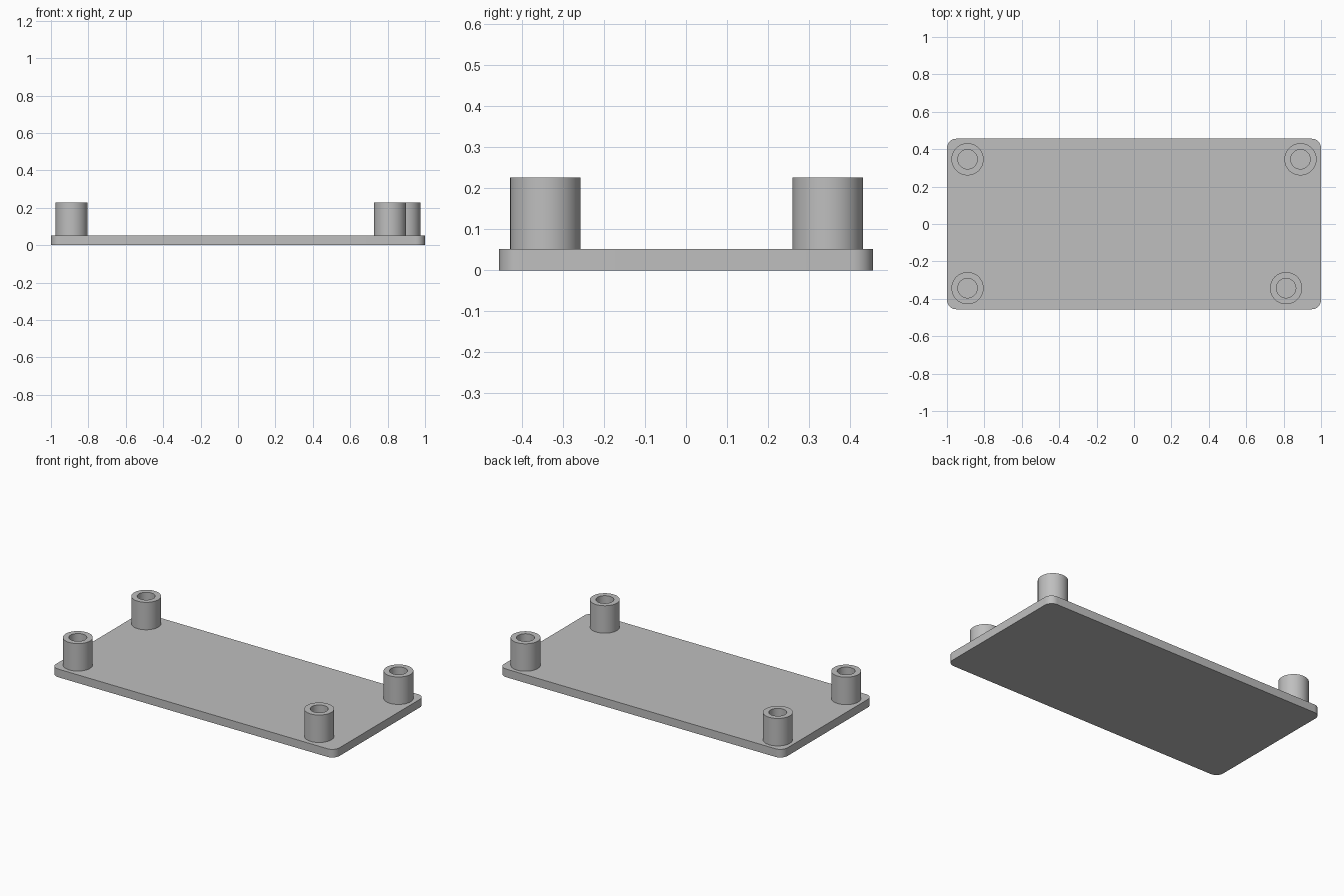
import bpy, bmesh, math
from mathutils import Vector

cube = bpy.data.objects.get("Cube")
if cube:
    bpy.data.objects.remove(cube, do_unlink=True)

PLATE_TOP, POST_TOP = 0.052, 0.227
OUTER_R, HOLE_R = 0.086, 0.052

grey = bpy.data.materials.new("plain grey")
grey.use_nodes = True
colour = (0.52, 0.52, 0.52, 1)
grey.diffuse_color = colour
grey.node_tree.nodes["Principled BSDF"].inputs["Base Color"].default_value = colour


def finish(bm, name, location=(0, 0, 0)):
    bmesh.ops.recalc_face_normals(bm, faces=bm.faces)
    mesh = bpy.data.meshes.new(name)
    bm.to_mesh(mesh)
    bm.free()
    mesh.materials.append(grey)
    obj = bpy.data.objects.new(name, mesh)
    obj.location = location
    bpy.context.collection.objects.link(obj)
    bpy.ops.object.select_all(action='DESELECT')
    obj.select_set(True)
    bpy.context.view_layer.objects.active = obj
    bpy.ops.object.shade_smooth_by_angle(angle=math.radians(30))
    return obj


# Base plate with rounded vertical corners
bm = bmesh.new()
bmesh.ops.create_cube(bm, size=1)
bmesh.ops.scale(bm, vec=(2, 0.912, PLATE_TOP), verts=bm.verts)
bmesh.ops.translate(bm, vec=(0, 0, PLATE_TOP / 2), verts=bm.verts)
uprights = [e for e in bm.edges
            if abs(e.verts[0].co.z - e.verts[1].co.z) > PLATE_TOP / 2]
bmesh.ops.bevel(bm, geom=uprights, offset=0.05, segments=10,
                profile=0.5, affect='EDGES')
finish(bm, "base_plate")


# Hollow mounting post: wall profile turned around the vertical axis
def add_post(name, x, y):
    bm = bmesh.new()
    height = POST_TOP - PLATE_TOP
    profile = [(OUTER_R, 0), (OUTER_R, height), (HOLE_R, height), (HOLE_R, 0)]
    verts = [bm.verts.new((r, 0, z)) for r, z in profile]
    edges = [bm.edges.new(pair) for pair in zip(verts, verts[1:])]
    bmesh.ops.spin(bm, geom=verts + edges, cent=(0, 0, 0), axis=(0, 0, 1),
                   angle=math.tau, steps=64)
    bmesh.ops.remove_doubles(bm, verts=bm.verts, dist=0.0001)
    finish(bm, name, Vector((x, y, PLATE_TOP)))


add_post("front_right_post", -0.89, -0.343)
add_post("front_left_post", 0.813, -0.343)
add_post("back_right_post", -0.89, 0.346)
add_post("back_left_post", 0.89, 0.346)
